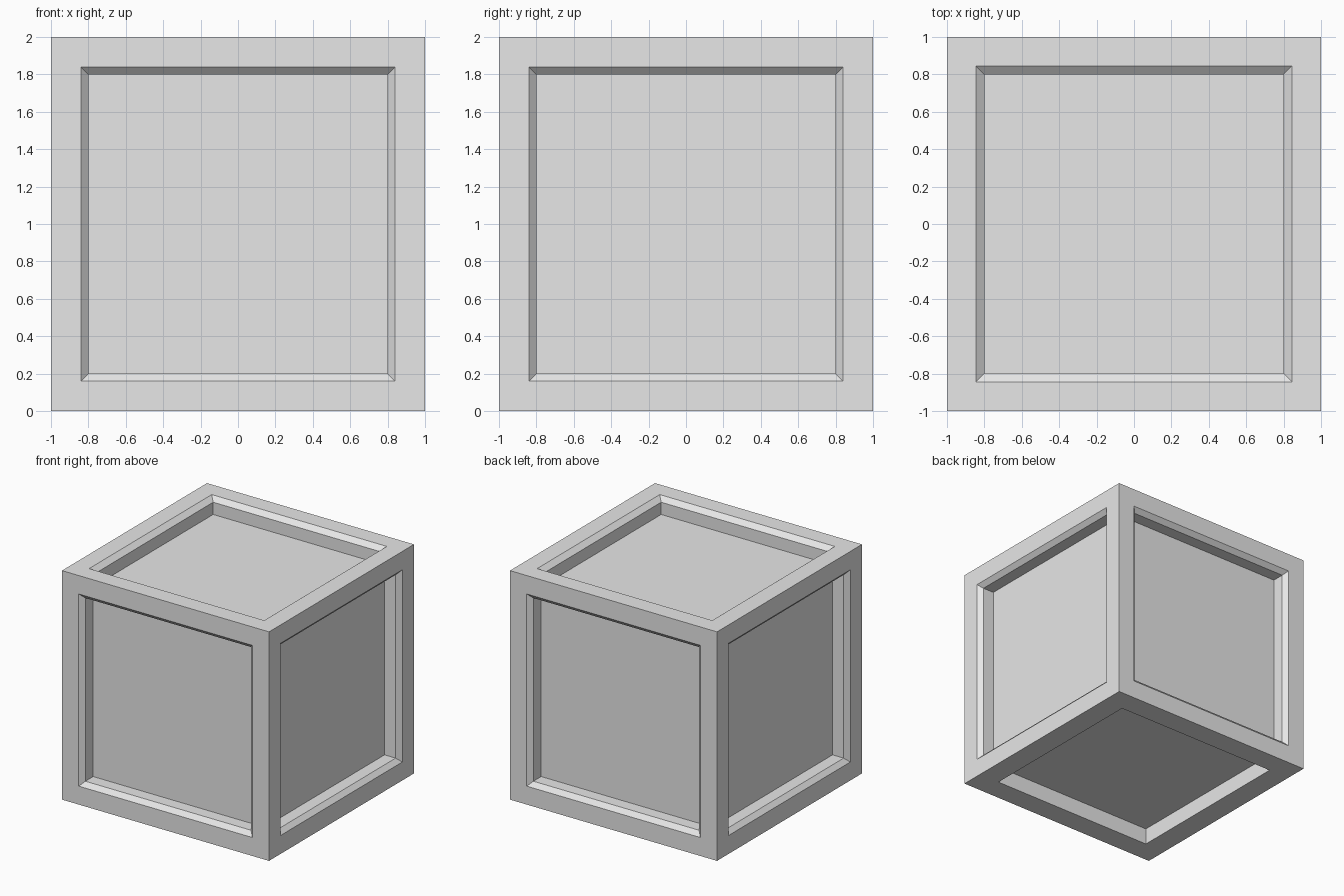
import bpy
import bmesh

# Remove the default cube
old = bpy.data.objects.get("Cube")
if old:
    bpy.data.objects.remove(old, do_unlink=True)

# Single plain grey
grey = bpy.data.materials.new("light_grey")
grey.use_nodes = True
colour = (0.8, 0.8, 0.8, 1)
grey.diffuse_color = colour
grey.node_tree.nodes["Principled BSDF"].inputs["Base Color"].default_value = colour

OPENING = 0.80   # half width of the recess
CHAMFER = 0.037  # depth of the sloped lip
RECESS = 0.144   # depth of the sunken panel


def step(bm, face, half, depth):
    """Extrude a square face into a new ring of given half width and depth below the cube side."""
    normal = face.normal.copy()
    new = bmesh.ops.extrude_discrete_faces(bm, faces=[face])["faces"][0]
    centre = new.calc_center_median()
    target = normal * (1 - depth)
    for v in new.verts:
        offset = v.co - centre
        v.co = target + offset * (half / max(abs(c) for c in offset))
    new.normal_update()
    return new


# Framed cube: each side gets a lip and a sunken panel
bm = bmesh.new()
bmesh.ops.create_cube(bm, size=2)
bm.normal_update()
for face in list(bm.faces):
    up = face.normal.z
    if up < -0.5:
        # underside has a plain, straight-walled recess
        face = step(bm, face, OPENING, 0)
    else:
        lip = 0.846 if up > 0.5 else 0.839
        face = step(bm, face, lip, 0)
        face = step(bm, face, OPENING, CHAMFER)
    step(bm, face, OPENING, RECESS)

bmesh.ops.recalc_face_normals(bm, faces=bm.faces[:])
bmesh.ops.translate(bm, verts=bm.verts[:], vec=(0, 0, 1))

mesh = bpy.data.meshes.new("framed_cube")
bm.to_mesh(mesh)
bm.free()
mesh.materials.append(grey)
cube = bpy.data.objects.new("framed_cube", mesh)
bpy.context.collection.objects.link(cube)
